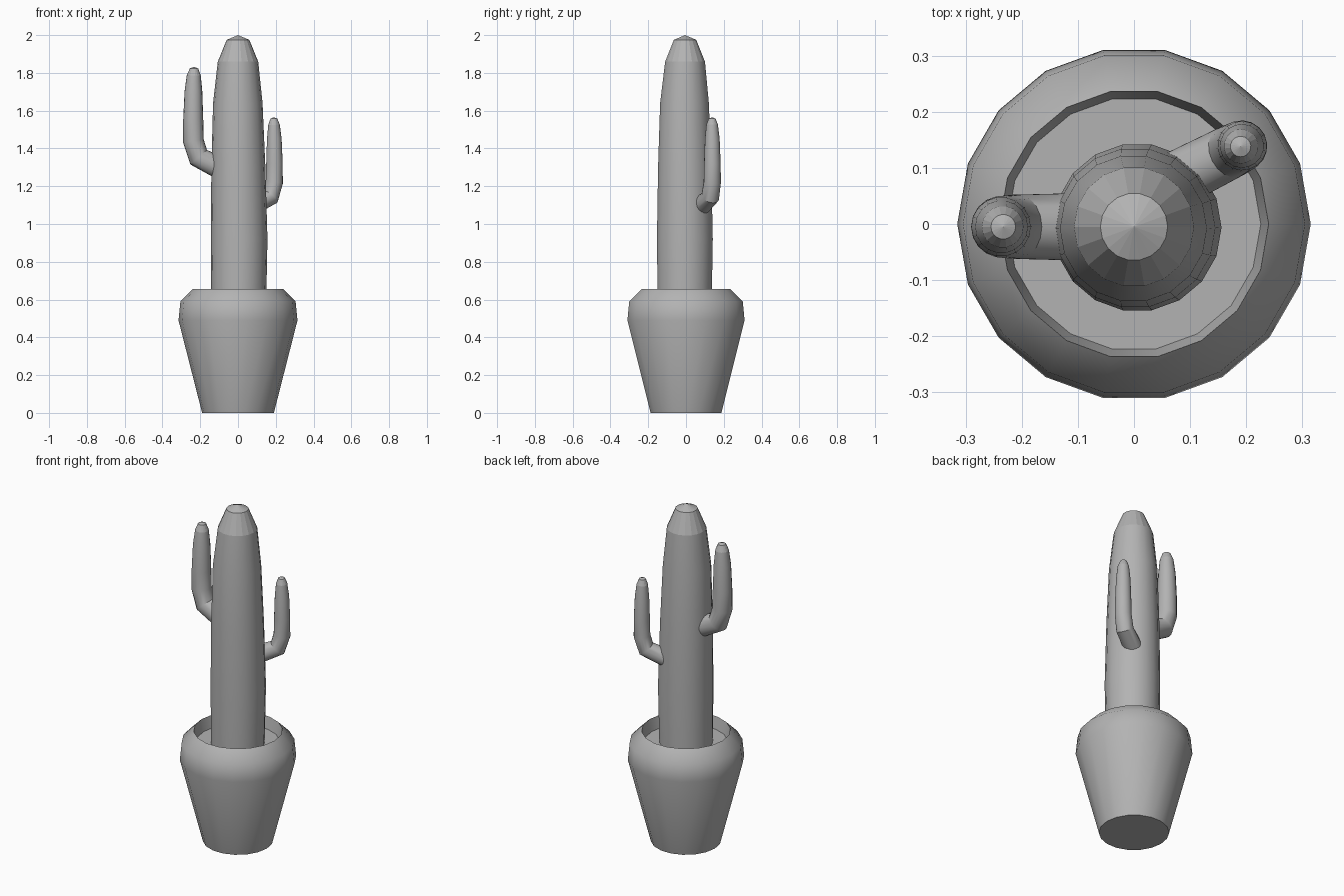
import bpy, bmesh
from math import sin, cos, pi, radians
from mathutils import Vector

if "Cube" in bpy.data.objects:
    bpy.data.objects.remove(bpy.data.objects["Cube"])

SIDES = 18

# Dark grey shared by all parts
GREY = bpy.data.materials.new("dark_grey")
GREY.diffuse_color = (0.45, 0.45, 0.45, 1)
GREY.use_nodes = True
GREY.node_tree.nodes["Principled BSDF"].inputs["Base Color"].default_value = GREY.diffuse_color


def loft(name, rings, smooth=30, flat_above=10):
    """Skin rings of (centre, radius, u, v); radius 0 makes a closing point."""
    bm = bmesh.new()
    loops = []
    for c, r, u, v in rings:
        n = SIDES if r else 1
        loops.append([bm.verts.new(c + r * (u * cos(2 * pi * i / SIDES) + v * sin(2 * pi * i / SIDES)))
                      for i in range(n)])
    for a, b in zip(loops, loops[1:]):
        for i in range(SIDES):
            j = (i + 1) % SIDES
            bm.faces.new([a[i], a[j], b[0]] if len(b) == 1 else [a[i], a[j], b[j], b[i]])
    bm.faces.new(loops[0][::-1])
    if len(loops[-1]) > 1:
        bm.faces.new(loops[-1])
    bmesh.ops.recalc_face_normals(bm, faces=bm.faces)
    me = bpy.data.meshes.new(name)
    bm.to_mesh(me)
    bm.free()
    me.materials.append(GREY)
    ob = bpy.data.objects.new(name, me)
    bpy.context.collection.objects.link(ob)
    bpy.ops.object.select_all(action='DESELECT')
    ob.select_set(True)
    bpy.context.view_layer.objects.active = ob
    bpy.ops.object.shade_smooth_by_angle(angle=radians(smooth))
    # Faceted tip
    for p in me.polygons:
        if p.center.z > flat_above:
            p.use_smooth = False
    return ob


def upright(name, profile, **shading):
    """Stack of level rings (x, y, z, radius)."""
    u, v = Vector((1, 0, 0)), Vector((0, 1, 0))
    return loft(name, [(Vector((x, y, z)), r, u, v) for x, y, z, r in profile], **shading)


# Arm profile: distance outward from the upright part, depth below tip, radius
ARM = [(-0.14, -0.535, 0.061), (-0.025, -0.479, 0.058), (0.003, -0.392, 0.055),
       (0.004, -0.28, 0.053), (0.003, -0.13, 0.047), (0.001, -0.045, 0.037),
       (0, -0.008, 0.022), (0, 0, 0)]


def arm(name, tip, angle, scale, z_scale, reach):
    """Bent arm whose upright part ends at tip, pointing outward along angle."""
    out = Vector((cos(angle), sin(angle), 0))
    side = Vector((-sin(angle), cos(angle), 0))
    up = Vector((0, 0, 1))
    pts = [Vector(tip) + out * d * (reach if i == 0 else scale) + up * z * z_scale
           for i, (d, z, r) in enumerate(ARM)]
    rings = []
    for i, p in enumerate(pts):
        before = (p - pts[max(i - 1, 0)]).normalized()
        after = (pts[min(i + 1, len(pts) - 1)] - p).normalized()
        tangent = (before + after).normalized()
        rings.append((p, ARM[i][2] * scale, side.cross(tangent), side))
    return loft(name, rings, flat_above=tip[2] - 0.04)


# Pot with softly rounded shoulder, rim, inner wall and soil surface
upright("pot", [(0, 0, z, r) for z, r in
                [(0, 0.19), (0.49, 0.315), (0.59, 0.305), (0.655, 0.24), (0.585, 0.226)]],
        smooth=55)

# Main stem, very slightly leaning
upright("cactus_stem", [(0.004, -0.007, 0.57, 0.145), (0.006, -0.006, 0.92, 0.150),
                        (0.002, -0.007, 1.3, 0.143), (-0.001, -0.008, 1.64, 0.131),
                        (0, -0.005, 1.86, 0.107), (0, -0.005, 1.975, 0.06), (0, -0.005, 2.0, 0)],
        flat_above=1.87)

# Two arms
arm("left_arm", (-0.233, -0.005, 1.832), pi, 1.0, 1.0, 1.0)
arm("right_arm", (0.19, 0.138, 1.565), radians(27), 0.83, 0.88, 0.95)
